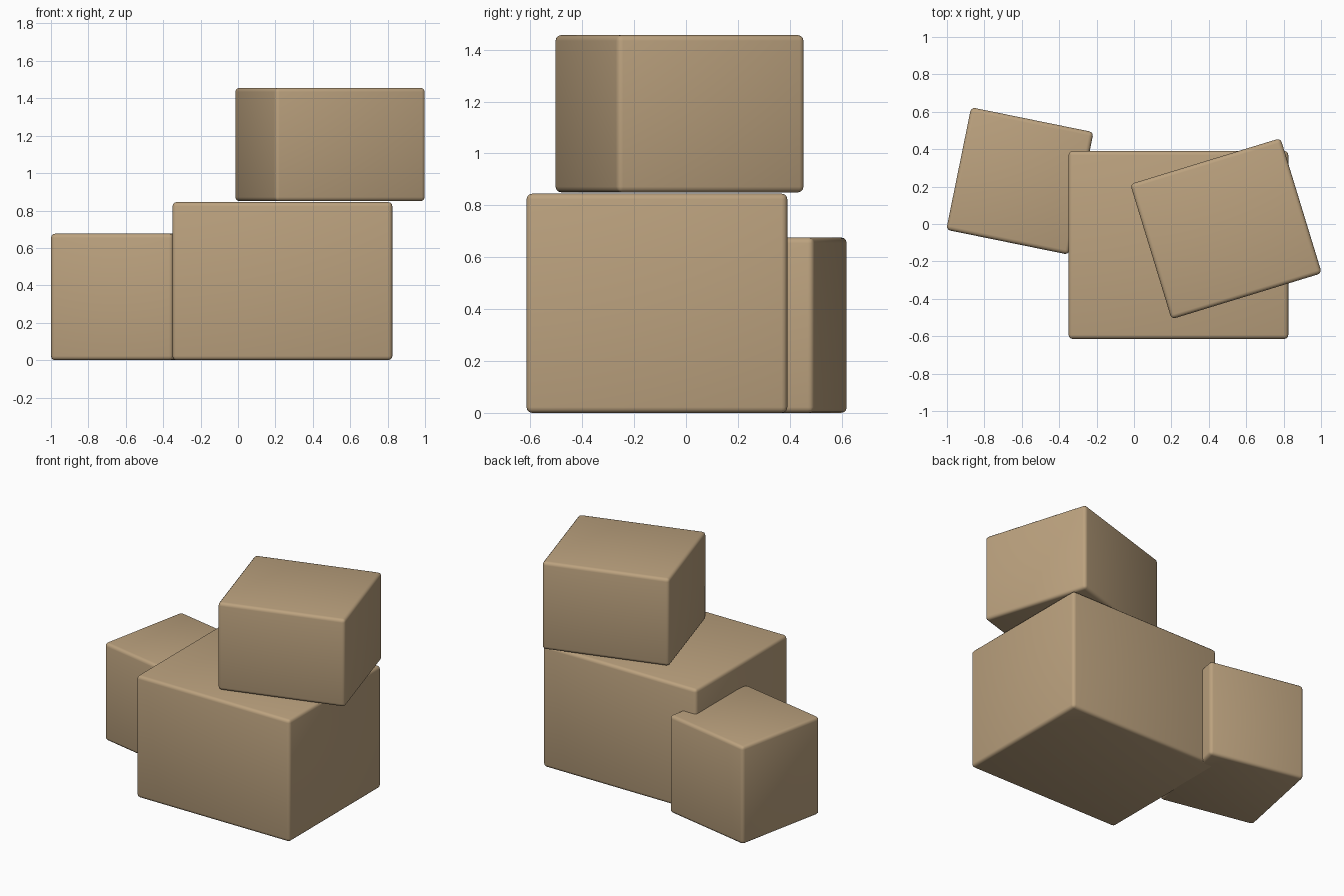
import bpy
import math

if "Cube" in bpy.data.objects:
    bpy.data.objects.remove(bpy.data.objects["Cube"])

# Cardboard colour shared by all boxes
cardboard = bpy.data.materials.new("cardboard_tan")
cardboard.diffuse_color = (0.50, 0.36, 0.21, 1.0)
cardboard.use_nodes = True
cardboard.node_tree.nodes["Principled BSDF"].inputs["Base Color"].default_value = cardboard.diffuse_color


def rounded_box(name, center, size, angle=0.0, radius=0.022):
    """Box with softly rounded edges, turned about the vertical axis."""
    bpy.ops.mesh.primitive_cube_add(size=1, location=center)
    box = bpy.context.object
    box.name = name
    box.scale = size
    bpy.ops.object.transform_apply(location=False, rotation=False, scale=True)
    box.rotation_euler.z = math.radians(angle)
    bevel = box.modifiers.new("rounded_edges", 'BEVEL')
    bevel.width = radius
    bevel.segments = 3
    box.data.materials.append(cardboard)
    bpy.ops.object.shade_smooth()
    return box


# Large box, standing square on the floor
rounded_box("large_box", (0.2375, -0.112, 0.4225), (1.175, 1.005, 0.845))

# Small cube, turned and pushed against the back left corner
rounded_box("small_box", (-0.61, 0.23, 0.338), (0.668, 0.668, 0.676), -11.5)

# Top box, turned and overhanging the large box
rounded_box("top_box", (0.492, -0.025, 1.153), (0.84, 0.755, 0.606), 17.0)
